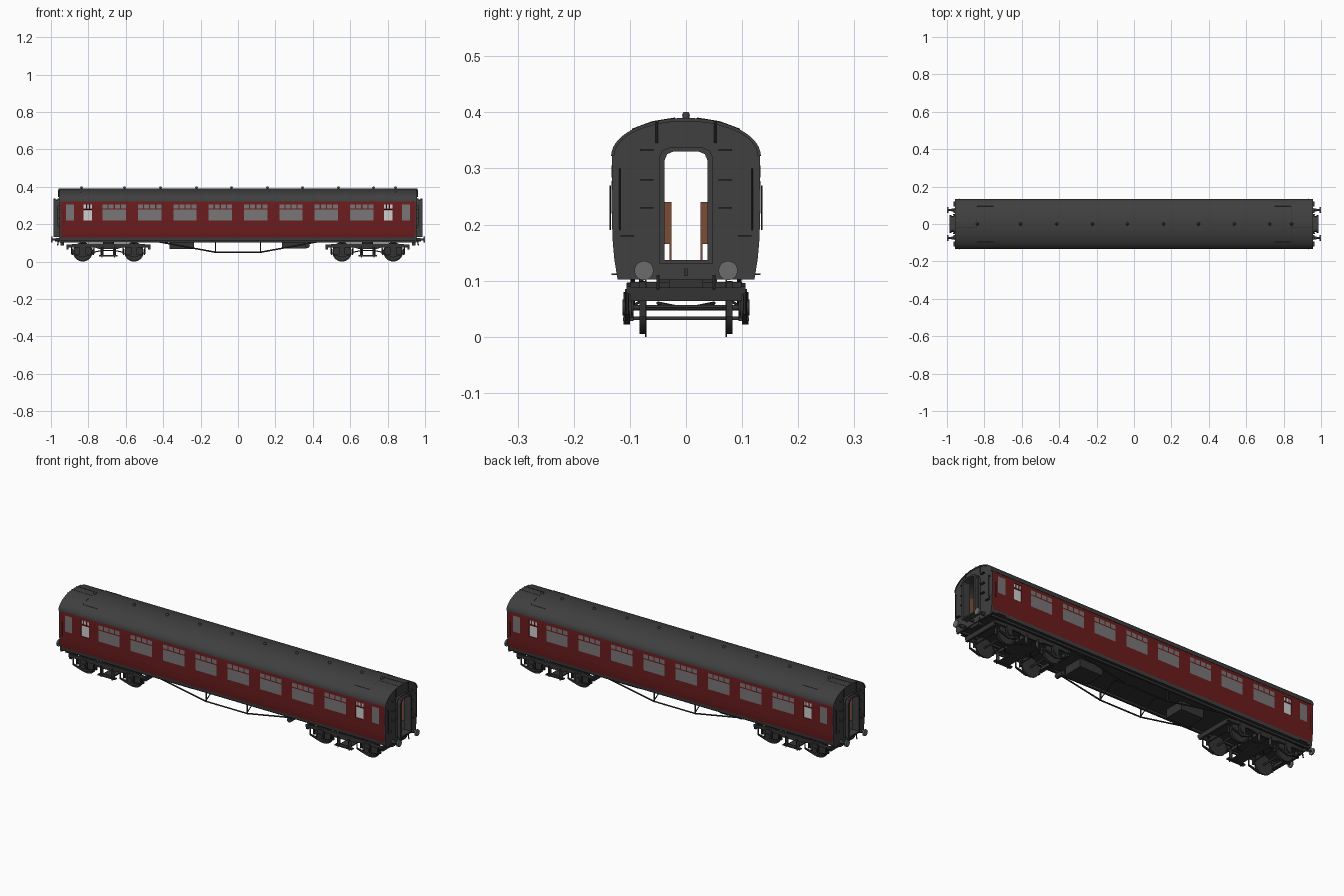
import bpy, bmesh, math
from mathutils import Vector, Matrix

if "Cube" in bpy.data.objects:
    bpy.data.objects.remove(bpy.data.objects["Cube"])

def material(name, r, g, b):
    m = bpy.data.materials.new(name)
    m.diffuse_color = (r, g, b, 1)
    m.use_nodes = True
    m.node_tree.nodes["Principled BSDF"].inputs["Base Color"].default_value = m.diffuse_color
    return m

RED = material("maroon paint", 0.15, 0.012, 0.013)
GREY = material("dark grey", 0.05, 0.05, 0.05)
BLACK = material("underframe black", 0.033, 0.033, 0.033)
GLASS = material("window grey", 0.19, 0.18, 0.18)
FROST = material("frosted glass", 0.62, 0.62, 0.62)
WOOD = material("seat brown", 0.20, 0.075, 0.04)
STEEL = material("buffer steel", 0.15, 0.15, 0.15)

class Part:
    """Collects simple solids into one mesh object."""
    def __init__(self):
        self.bm = bmesh.new()
    def box(self, x0, x1, y0, y1, z0, z1):
        m = Matrix.Translation(((x0 + x1) / 2, (y0 + y1) / 2, (z0 + z1) / 2))
        m = m @ Matrix.Diagonal((abs(x1 - x0), abs(y1 - y0), abs(z1 - z0), 1))
        bmesh.ops.create_cube(self.bm, size=1, matrix=m)
    def cyl(self, a, b, r, r2=None, seg=12):
        a, b = Vector(a), Vector(b)
        rot = (b - a).to_track_quat('Z', 'Y').to_matrix().to_4x4()
        bmesh.ops.create_cone(self.bm, cap_ends=True, segments=seg, radius1=r,
                              radius2=r if r2 is None else r2, depth=(b - a).length,
                              matrix=Matrix.Translation((a + b) / 2) @ rot)
    def rod(self, pts, r, seg=6):
        for a, b in zip(pts, pts[1:]):
            self.cyl(a, b, r, seg=seg)
    def plate(self, loops, place, shift):
        """Outline with optional holes, filled and extruded by shift."""
        edges = []
        for loop in loops:
            vs = [self.bm.verts.new(place(*p)) for p in loop]
            edges += [self.bm.edges.new((vs[i], vs[i - 1])) for i in range(len(vs))]
        res = bmesh.ops.triangle_fill(self.bm, use_beauty=True, use_dissolve=False, edges=edges)
        faces = [f for f in res["geom"] if isinstance(f, bmesh.types.BMFace)]
        ext = bmesh.ops.extrude_face_region(self.bm, geom=faces, use_keep_orig=True)
        bmesh.ops.translate(self.bm, vec=shift,
                            verts=[v for v in ext["geom"] if isinstance(v, bmesh.types.BMVert)])
    def finish(self, name, *mats, smooth=False, recalc=True):
        if recalc:
            bmesh.ops.recalc_face_normals(self.bm, faces=self.bm.faces[:])
        me = bpy.data.meshes.new(name)
        self.bm.to_mesh(me)
        self.bm.free()
        ob = bpy.data.objects.new(name, me)
        bpy.context.collection.objects.link(ob)
        for m in mats:
            me.materials.append(m)
        if smooth:
            bpy.ops.object.select_all(action='DESELECT')
            ob.select_set(True)
            bpy.context.view_layer.objects.active = ob
            bpy.ops.object.shade_smooth_by_angle(angle=math.radians(35))
        return ob

def arc(w, h, z, n=28):
    return [(w * math.cos(math.pi * i / n), z + h * math.sin(math.pi * i / n)) for i in range(n + 1)]

# Window panes: (x0, x1, z0, z1, material index)
panes = []
for c in [0.189 * (i - 3.5) for i in range(8)]:
    panes.append((c - 0.0625, c + 0.0625, 0.22, 0.278, 2))
    panes += [(c - 0.0625 + k * 0.0328, c - 0.0625 + k * 0.0328 + 0.0266, 0.284, 0.305, 2) for k in range(4)]
for s in (-1, 1):
    panes.append((s * 0.898 - 0.021, s * 0.898 + 0.021, 0.22, 0.305, 2))
    panes.append((s * 0.803 - 0.023, s * 0.803 + 0.023, 0.22, 0.278, 3))
    panes += [(s * 0.803 - 0.023 + k * 0.0165, s * 0.803 - 0.010 + k * 0.0165, 0.284, 0.305, 3) for k in range(3)]

# Body sides: a grid following the tumblehome, with recessed window cells
xs = sorted({round(v, 4) for p in panes for v in p[:2]} | {-0.95, 0.95})
rows = [(0.112, 0.1235), (0.128, 0.126), (0.15, 0.129), (0.175, 0.131), (0.22, 0.1325),
        (0.278, 0.1325), (0.284, 0.1325), (0.305, 0.1325), (0.326, 0.1315)]
for s, name in ((-1, "front_side"), (1, "back_side")):
    p = Part()
    grid = [[p.bm.verts.new((x, s * y, z)) for x in xs] for z, y in rows]
    for j in range(len(rows) - 1):
        for i in range(len(xs) - 1):
            q = [grid[j][i], grid[j][i + 1], grid[j + 1][i + 1], grid[j + 1][i]]
            f = p.bm.faces.new(q if s < 0 else q[::-1])
            cx, cz = (xs[i] + xs[i + 1]) / 2, (rows[j][0] + rows[j + 1][0]) / 2
            f.material_index = 1 if cz < 0.128 else 0
            for a, b, c, d, m in panes:
                if a < cx < b and c < cz < d:
                    f.material_index = m
    for m in (2, 3):
        rim = bmesh.ops.inset_region(p.bm, faces=[f for f in p.bm.faces if f.material_index == m],
                                     thickness=0.001, depth=-0.002, use_even_offset=True)
        for f in rim["faces"]:
            f.material_index = 0
    p.finish(name, RED, GREY, GLASS, FROST, recalc=False)

# Roof shell
p = Part()
p.plate([arc(0.1335, 0.068, 0.322) + arc(0.128, 0.062, 0.322)[::-1]],
        lambda y, z: (-0.957, y, z), (1.914, 0, 0))
p.finish("roof", GREY, smooth=True)

# Roof ventilators and water pipes
p = Part()
for x in (-0.837, -0.607, -0.414, -0.222, -0.035, 0.158, 0.345, 0.537, 0.725, 0.842):
    p.cyl((x, 0, 0.386), (x, 0, 0.396), 0.006)
    p.cyl((x, 0, 0.394), (x, 0, 0.401), 0.008, 0.004)
p.finish("roof_ventilators", GREY, smooth=True)
p = Part()
roof_z = lambda y: 0.322 + 0.068 * math.sqrt(1 - (y / 0.1335) ** 2)
for sx in (-1, 1):
    for sy in (-1, 1):
        p.rod([(sx * 0.96, sy * 0.052, 0.345), (sx * 0.96, sy * 0.052, 0.385)], 0.002)
        p.rod([(sx * 0.96, sy * 0.02, roof_z(0.02)), (sx * 0.84, sy * 0.02, roof_z(0.02)),
               (sx * 0.84, sy * 0.06, roof_z(0.06)), (sx * 0.84, sy * 0.095, roof_z(0.095)),
               (sx * 0.75, sy * 0.095, roof_z(0.095))], 0.0015)
p.finish("roof_pipes", GREY)

# End walls with doorway, and gangway frames
def door(w, z0, z1, c):
    return [(-w, z0), (w, z0), (w, z1 - c), (w - c * 0.3, z1 - c * 0.3), (w - c, z1),
            (c - w, z1), (c * 0.3 - w, z1 - c * 0.3), (-w, z1 - c)]
wall = [(-0.1325, 0.23), (-0.131, 0.175), (-0.128, 0.14), (-0.122, 0.102),
        (0.122, 0.102), (0.128, 0.14), (0.131, 0.175), (0.1325, 0.23)]
for s, side in ((-1, "left"), (1, "right")):
    p = Part()
    p.plate([arc(0.132, 0.066, 0.322) + wall, door(0.038, 0.137, 0.33, 0.015)],
            lambda y, z: (s * 0.945, y, z), (s * 0.009, 0, 0))
    p.finish(side + "_end_wall", GREY)
    p = Part()
    for k, (w, top) in enumerate(((0.048, 0.337), (0.044, 0.333), (0.048, 0.337))):
        p.plate([door(w, 0.131, top, 0.018), door(0.038, 0.137, 0.33, 0.015)],
                lambda y, z: (s * (0.954 + 0.0105 * k), y, z), (s * 0.0105, 0, 0))
    p.finish(side + "_gangway", GREY)
    # Steps and grab rails on the end
    p = Part()
    for sy in (-1, 1):
        for y, z in ((0.07, 0.333), (0.07, 0.28), (0.07, 0.23), (0.105, 0.18)):
            p.box(s * 0.954, s * 0.966, sy * (y - 0.012), sy * (y + 0.012), z - 0.0015, z + 0.0015)
        p.rod([(s * 0.963, sy * 0.118, 0.19), (s * 0.963, sy * 0.118, 0.3)], 0.0015)
        p.box(s * 0.954, s * 0.964, sy * 0.117, sy * 0.119, 0.298, 0.301)
        p.box(s * 0.954, s * 0.964, sy * 0.117, sy * 0.119, 0.189, 0.192)
        # door steps and handles on the sides
        p.box(s * 0.875, s * 0.92, sy * 0.12, sy * 0.133, 0.11, 0.113)
        p.rod([(s * 0.935, sy * 0.135, 0.19), (s * 0.935, sy * 0.135, 0.27)], 0.0012)
    p.finish(side + "_end_steps", BLACK)
    # Buffers, coupling and buffer beam
    p = Part()
    for sy in (-1, 1):
        p.cyl((s * 0.991, sy * 0.075, 0.118), (s * 0.999, sy * 0.075, 0.118), 0.017, seg=24)
    p.finish(side + "_buffer_heads", STEEL, smooth=True)
    p = Part()
    for sy in (-1, 1):
        p.cyl((s * 0.95, sy * 0.075, 0.118), (s * 0.975, sy * 0.075, 0.118), 0.010, 0.008)
        p.cyl((s * 0.97, sy * 0.075, 0.118), (s * 0.993, sy * 0.075, 0.118), 0.005)
        p.rod([(s * 0.96, sy * 0.05, 0.11), (s * 0.965, sy * 0.05, 0.085)], 0.003)
    p.box(s * 0.954, s * 0.978, -0.003, 0.003, 0.108, 0.122)
    p.box(s * 0.93, s * 0.95, -0.03, 0.03, 0.087, 0.104)
    p.finish(side + "_coupling_gear", BLACK)

# Interior: lining, bulkheads and seats either side of the aisle
p = Part()
for sy in (-1, 1):
    p.box(-0.944, 0.944, sy * 0.1225, sy * 0.1245, 0.13, 0.325)
    for x in (-0.755, 0.755):
        p.box(x - 0.003, x + 0.003, sy * 0.04, sy * 0.1225, 0.13, 0.345)
    for i in range(8):
        for d in (-1, 1):
            x = 0.189 * (i - 3.5) + d * 0.09
            p.box(x - 0.006, x, sy * 0.026, sy * 0.1225, 0.165, 0.24)
            p.box(x, x - d * 0.05, sy * 0.026, sy * 0.1225, 0.165, 0.183)
            p.box(x - 0.003, x, sy * 0.026, sy * 0.029, 0.13, 0.166)
p.finish("seats_and_panelling", WOOD)

# Floor, solebars, equipment boxes and truss rods
p = Part()
p.box(-0.948, 0.948, -0.1225, 0.1225, 0.113, 0.133)
for sy in (-1, 1):
    p.box(-0.945, 0.945, sy * 0.098, sy * 0.108, 0.102, 0.114)
p.finish("floor_and_solebars", BLACK)
p = Part()
p.box(-0.366, -0.235, -0.05, 0.055, 0.068, 0.114)
p.box(0.235, 0.366, -0.05, 0.055, 0.07, 0.114)
p.cyl((0.372, -0.105, 0.085), (0.372, -0.06, 0.085), 0.012, seg=16)
p.rod([(0.372, -0.08, 0.085), (0.372, -0.08, 0.114)], 0.004)
p.finish("equipment_boxes", BLACK)
p = Part()
for sy in (-1, 1):
    y = sy * 0.095
    p.rod([(-0.42, y, 0.105), (-0.12, y, 0.05), (0.12, y, 0.05), (0.42, y, 0.105)], 0.004)
    for x in (-0.12, 0.12):
        p.rod([(x, y, 0.05), (x, y, 0.114)], 0.004)
        p.rod([(x, y, 0.055), (x, 0, 0.112)], 0.0025)
p.finish("truss_rods", BLACK)

# Bogies
for s, side in ((-1, "left"), (1, "right")):
    cx = s * 0.693
    w, f = Part(), Part()
    for ax in (cx - 0.137, cx + 0.137):
        w.cyl((ax, -0.1, 0.052), (ax, 0.1, 0.052), 0.005)
        for sy in (-1, 1):
            w.cyl((ax, sy * 0.070, 0.052), (ax, sy * 0.0735, 0.052), 0.052, seg=32)
            w.cyl((ax, sy * 0.0735, 0.052), (ax, sy * 0.083, 0.052), 0.047, seg=32)
            # axlebox, spring and brake shoes
            f.cyl((ax, sy * 0.094, 0.052), (ax, sy * 0.113, 0.052), 0.014)
            f.box(ax - 0.017, ax + 0.017, sy * 0.097, sy * 0.109, 0.036, 0.085)
            f.plate([[(-0.06, 0.046), (-0.06, 0.041), (0, 0.022), (0.06, 0.041), (0.06, 0.046), (0, 0.034)]],
                    lambda x, z: (ax + x, sy * 0.1, z), (0, sy * 0.009, 0))
            for d in (-1, 1):
                f.rod([(ax + d * 0.06, sy * 0.1045, 0.04), (ax + d * 0.06, sy * 0.1045, 0.08)], 0.003)
                f.box(ax + d * 0.053, ax + d * 0.059, sy * 0.071, sy * 0.083, 0.035, 0.07)
    w.finish(side + "_bogie_wheels", BLACK, smooth=True)
    half = [(0, 0.068), (0.05, 0.068), (0.075, 0.076), (0.18, 0.076), (0.225, 0.076),
            (0.225, 0.09), (0.16, 0.096), (0, 0.096)]
    outline = half + [(-x, z) for x, z in half[::-1] if x > 0]
    for sy in (-1, 1):
        f.plate([outline], lambda x, z: (cx + x, sy * 0.098, z), (0, sy * 0.008, 0))
        # bolster springs, hangers and spring plank
        for d in (-0.033, 0.033):
            f.cyl((cx + d, sy * 0.102, 0.03), (cx + d, sy * 0.102, 0.075), 0.008)
            f.rod([(cx + d, sy * 0.108, 0.022), (cx + d, sy * 0.108, 0.08)], 0.003)
        f.box(cx - 0.05, cx + 0.05, sy * 0.094, sy * 0.112, 0.028, 0.034)
    for d in (-0.225, 0.213):
        f.box(cx + d, cx + d + 0.012, -0.1, 0.1, 0.064, 0.088)
    f.box(cx - 0.03, cx + 0.03, -0.1, 0.1, 0.078, 0.098)
    f.cyl((cx, 0, 0.09), (cx, 0, 0.114), 0.03, seg=16)
    f.box(cx - 0.03, cx + 0.03, -0.095, 0.095, 0.03, 0.036)
    for d in (-0.19, -0.08, 0.08, 0.19):
        f.rod([(cx + d, -0.08, 0.05), (cx + d, 0.08, 0.05)], 0.003)
    for sy in (-1, 1):
        f.rod([(cx - 0.08, 0, 0.05), (cx - 0.03, sy * 0.05, 0.06), (cx + 0.03, sy * 0.05, 0.06),
               (cx + 0.08, 0, 0.05)], 0.003)
    f.finish(side + "_bogie_frame", BLACK, smooth=True)
